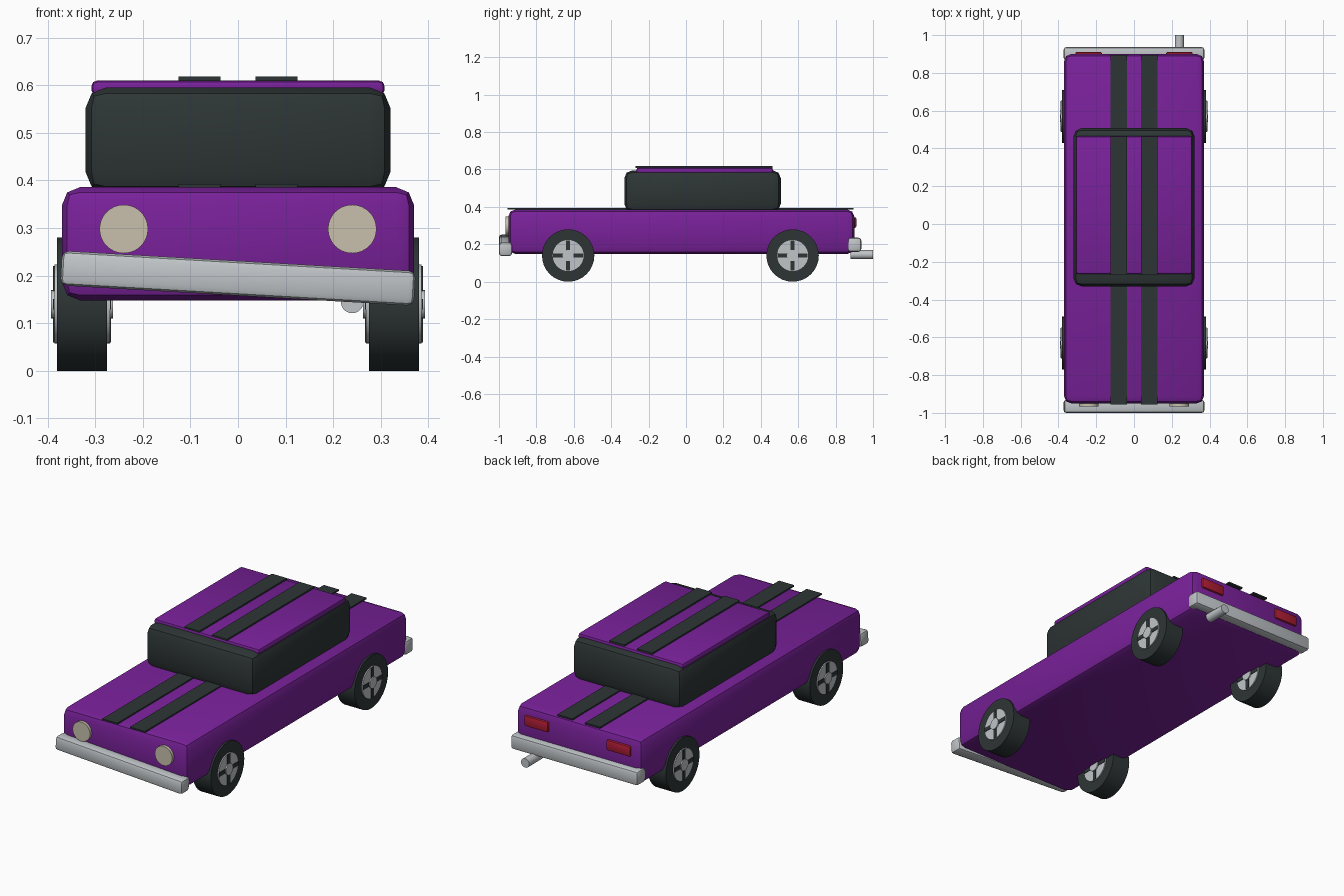
import bpy
from math import radians, pi
from mathutils import Vector

cube = bpy.data.objects.get("Cube")
if cube:
    bpy.data.objects.remove(cube, do_unlink=True)


def material(name, colour, roughness=0.5):
    m = bpy.data.materials.new(name)
    m.use_nodes = True
    m.diffuse_color = (*colour, 1)
    shader = m.node_tree.nodes["Principled BSDF"]
    shader.inputs["Base Color"].default_value = (*colour, 1)
    shader.inputs["Roughness"].default_value = roughness
    return m


purple = material("purple paint", (0.19, 0.015, 0.32))
dark = material("dark rubber and glass", (0.027, 0.036, 0.036))
silver = material("silver metal", (0.53, 0.56, 0.58))
cream = material("cream lamp", (0.58, 0.53, 0.42))
red = material("red lamp", (0.42, 0.012, 0.035))


def finish(obj, name, mat, bevel=0, segments=2):
    obj.name = name
    obj.data.materials.append(mat)
    bpy.ops.object.transform_apply(location=False, rotation=True, scale=True)
    if bevel:
        mod = obj.modifiers.new("rounded edges", "BEVEL")
        mod.width = bevel
        mod.segments = segments
        bpy.ops.object.modifier_apply(modifier=mod.name)
    bpy.ops.object.shade_smooth_by_angle(angle=radians(30))
    return obj


def box(name, mat, low, high, bevel=0, tilt=0):
    low, high = Vector(low), Vector(high)
    bpy.ops.mesh.primitive_cube_add(size=1, location=(low + high) / 2)
    obj = bpy.context.object
    obj.scale = high - low
    obj.rotation_euler.y = tilt
    return finish(obj, name, mat, bevel)


def cylinder(name, mat, centre, radius, length, axis, sides=32):
    turn = (0, pi / 2, 0) if axis == "x" else (pi / 2, 0, 0)
    bpy.ops.mesh.primitive_cylinder_add(vertices=sides, radius=radius, depth=length,
                                        location=centre, rotation=turn)
    return finish(bpy.context.object, name, mat)


# Body, cabin and roof
box("body", purple, (-0.37, -0.95, 0.148), (0.37, 0.9, 0.386), 0.038)
box("cabin_windows", dark, (-0.32, -0.33, 0.375), (0.32, 0.507, 0.595), 0.042)
box("roof", purple, (-0.308, -0.265, 0.578), (0.308, 0.465, 0.61), 0.012)

# Bumpers, the front one hanging askew, and the exhaust
box("front_bumper", silver, (-0.372, -1.0, 0.158), (0.372, -0.93, 0.231), 0.014, radians(3.3))
box("rear_bumper", silver, (-0.372, 0.865, 0.16), (0.372, 0.937, 0.235), 0.014)
cylinder("exhaust_pipe", silver, (0.24, 0.94, 0.145), 0.024, 0.12, "y", 20)

for side, label in ((-1, "right"), (1, "left")):
    # Racing stripes
    x = side * 0.081
    box(label + "_body_stripe", dark, (x - 0.044, -0.955, 0.385), (x + 0.044, 0.895, 0.393))
    box(label + "_roof_stripe", dark, (x - 0.044, -0.27, 0.609), (x + 0.044, 0.462, 0.618))

    # Lamps
    x = side * 0.24
    cylinder(label + "_headlight", cream, (x, -0.95, 0.298), 0.051, 0.03, "y")
    box(label + "_taillight", red, (x - 0.07, 0.88, 0.288), (x + 0.07, 0.911, 0.344), 0.008)

    # Wheels with hub discs, cross slots and caps on both faces
    x = side * 0.3275
    for y, end in ((-0.63, "front"), (0.57, "rear")):
        name = end + "_" + label + "_"
        cylinder(name + "tyre", dark, (x, y, 0.14), 0.14, 0.105, "x")
        cylinder(name + "hub", silver, (x, y, 0.14), 0.083, 0.117, "x")
        cylinder(name + "hub_cap", silver, (x, y, 0.14), 0.03, 0.13, "x", 20)
        for face in (-1, 1):
            fx = x + face * 0.058
            for kind, dy, dz in (("upright", 0.011, 0.08), ("level", 0.08, 0.011)):
                box(name + kind + "_slot", dark, (fx - 0.003, y - dy, 0.14 - dz),
                    (fx + 0.003, y + dy, 0.14 + dz))
